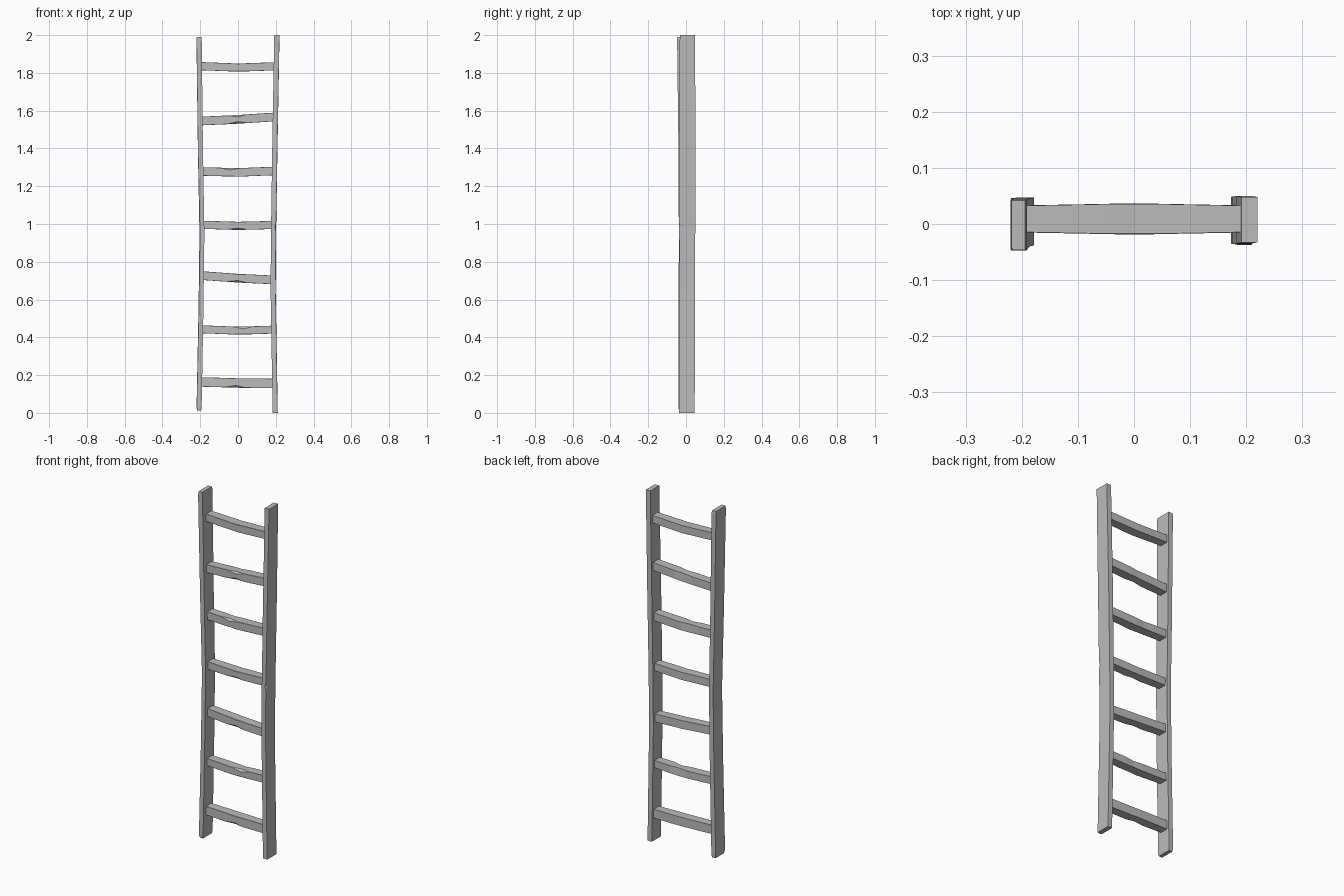
import bpy, bmesh

wood = bpy.data.materials.new("grey_wood")
wood.diffuse_color = (0.5, 0.5, 0.5, 1)


def loft(name, rings):
    """Skin a list of equally sized vertex rings and cap both ends."""
    bm = bmesh.new()
    rows = [[bm.verts.new(p) for p in ring] for ring in rings]
    n = len(rows[0])
    for a, b in zip(rows, rows[1:]):
        for i in range(n):
            j = (i + 1) % n
            bm.faces.new((a[i], a[j], b[j], b[i]))
    bm.faces.new(rows[0])
    bm.faces.new(rows[-1])
    bmesh.ops.recalc_face_normals(bm, faces=bm.faces)
    mesh = bpy.data.meshes.new(name)
    bm.to_mesh(mesh)
    bm.free()
    mesh.materials.append(wood)
    obj = bpy.data.objects.new(name, mesh)
    bpy.context.collection.objects.link(obj)
    return obj


def centre_at(stations, z):
    """Centre x of a rail at height z."""
    for a, b in zip(stations, stations[1:]):
        if a[0] <= z <= b[0]:
            t = (z - a[0]) / (b[0] - a[0])
            return a[1] + t * (b[1] - a[1])


# Rail stations: height, centre x, front y, back y, half thickness, chip
left = [(0.012, -0.206, -0.037, 0.044, 0.011, 0.003),
        (0.03, -0.206, -0.040, 0.046, 0.0135, 0.001),
        (0.55, -0.196, -0.039, 0.047, 0.013, 0.002),
        (0.95, -0.191, -0.038, 0.047, 0.013, 0.003),
        (1.40, -0.199, -0.040, 0.046, 0.0135, 0.001),
        (1.975, -0.206, -0.047, 0.044, 0.014, 0.001),
        (1.99, -0.206, -0.046, 0.042, 0.012, 0.002)]
right = [(0.0, 0.197, -0.037, 0.046, 0.0135, 0.001),
         (0.65, 0.186, -0.034, 0.048, 0.0135, 0.001),
         (0.96, 0.188, -0.036, 0.049, 0.0135, 0.001),
         (0.985, 0.188, -0.036, 0.049, 0.0135, 0.006),
         (1.01, 0.189, -0.036, 0.049, 0.0135, 0.001),
         (1.45, 0.196, -0.035, 0.050, 0.014, 0.001),
         (2.0, 0.206, -0.033, 0.048, 0.014, 0.001)]


def rail(name, stations):
    side = 1 if stations[0][1] > 0 else -1
    rings = []
    for z, x, y0, y1, h, c in stations:
        inner, outer = x - side * h, x + side * h
        rings.append([(inner, y0, z), (outer - side * c, y0, z),
                      (outer, y0 + c * 2, z), (outer, y1, z), (inner, y1, z)])
    loft(name, rings)


rail("left_rail", left)
rail("right_rail", right)

# Rungs: left z, middle z, right z, height, lower chip, upper chip, chip x
rungs = [(0.164, 0.158, 0.156, 0.050, 0.012, 0.002, -0.01),
         (0.443, 0.435, 0.441, 0.042, 0.004, 0.012, 0.03),
         (0.727, 0.713, 0.704, 0.046, 0.011, 0.003, 0.00),
         (0.996, 0.990, 0.995, 0.043, 0.010, 0.002, 0.00),
         (1.278, 1.273, 1.281, 0.045, 0.002, 0.011, -0.04),
         (1.545, 1.554, 1.567, 0.046, 0.011, 0.010, 0.00),
         (1.836, 1.828, 1.835, 0.043, 0.003, 0.002, 0.00)]
for k, (zl, zm, zr, height, low, up, cx) in enumerate(rungs):
    xl, xr = centre_at(left, zl), centre_at(right, zr)
    rings = []
    for x in (xl, cx - 0.06, cx, cx + 0.05, xr):
        bow = 1 - min(1, abs(x) / 0.19)
        end = zl if x < 0 else zr
        z = end + (zm - end) * bow
        y0, y1 = -0.015 - 0.004 * bow, 0.033 + 0.004 * bow
        lo, hi = z - height / 2, z + height / 2
        a, b = (low, up) if x == cx else (0.0008, 0.0008)
        rings.append([(x, y0 + a, lo), (x, y1, lo), (x, y1 - b * 0.6, hi),
                      (x, y0 + b, hi), (x, y0, hi - b), (x, y0, lo + a)])
    loft(f"rung_{k + 1}", rings)
